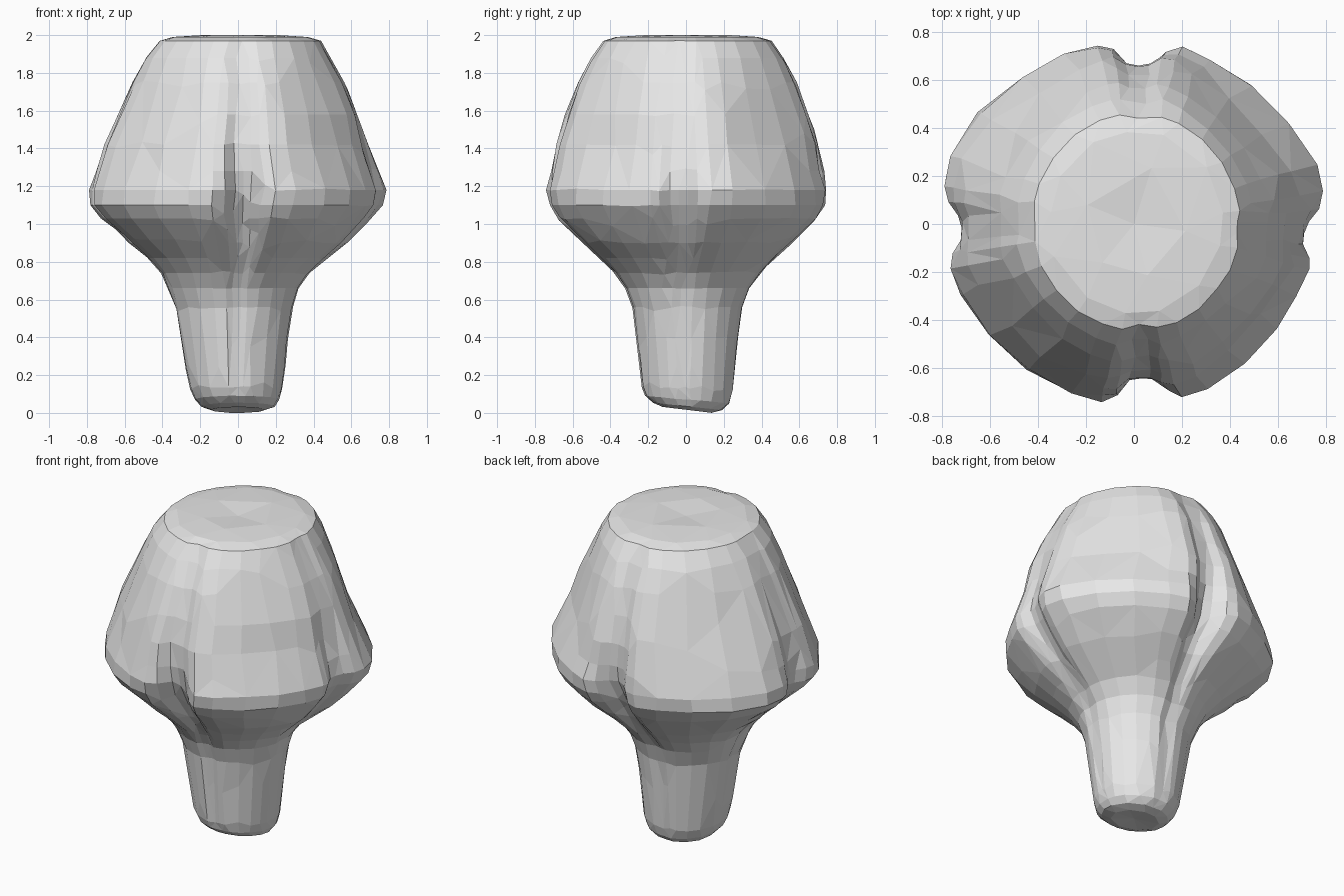
import bpy
import bmesh
import math
import random

random.seed(4)
if "Cube" in bpy.data.objects:
    bpy.data.objects.remove(bpy.data.objects["Cube"], do_unlink=True)

# Cross-sections from root tip to crown: height, x centre, x radius, y radius, groove depth
SECTIONS = [
    (0.0, 0, .14, .13, 0), (.02, 0, .195, .185, .03), (.06, -.005, .225, .225, .03),
    (.12, -.01, .245, .243, .03), (.24, -.015, .267, .255, .04), (.4, -.02, .288, .272, .05),
    (.56, -.02, .315, .295, .06), (.66, -.025, .35, .335, .07), (.74, -.015, .4, .392, .08),
    (.82, -.005, .48, .47, .1), (.9, 0, .58, .565, .15), (.97, 0, .655, .64, .19),
    (1.03, -.01, .72, .7, .2), (1.1, -.01, .775, .745, .19), (1.18, 0, .79, .757, .16),
    (1.28, -.005, .76, .742, .12), (1.42, -.01, .71, .715, .09), (1.58, 0, .65, .66, .07),
    (1.75, 0, .57, .59, .06), (1.88, 0, .495, .515, .05), (1.97, .01, .43, .45, .045),
    (1.99, .01, .36, .38, .02), (2.0, .01, .2, .22, 0),
]
# Groove directions: left, back, right, front, each with a relative strength
GROOVES = [(-4, .55), (88, 1.0), (182, .55), (273, 1.05)]
# Fuller or slimmer lobes around the widest level: direction, width, amount
SWELLS = [(153, .3, .035), (20, .25, .02), (-25, .35, -.035)]
STEPS = [0, .045, .09, .14, .24, .41, .59, .76, .86, .91, .955]


def ring_angles():
    """Angles set close together at each groove and wide apart on the lobes."""
    result = []
    for i, (start, _) in enumerate(GROOVES):
        end = GROOVES[(i + 1) % 4][0] + (360 if i == 3 else 0)
        result += [math.radians(start + (end - start) * s) for s in STEPS]
    return result


def bump(angle, direction, width):
    """Flat-topped falloff around a direction in degrees."""
    delta = angle - math.radians(direction)
    delta = math.atan2(math.sin(delta), math.cos(delta))
    return math.exp(-abs(delta / width) ** 3)


def radial_factor(angle, z, depth):
    cut = depth * sum(strength * bump(angle, d, .135) for d, strength in GROOVES)
    belly = max(0, 1 - ((z - 1.15) / .4) ** 2)
    swell = belly * sum(amount * bump(angle, d, w) for d, w, amount in SWELLS)
    # Lobes taper in on the diagonals above the widest level, most at the back left
    taper = max(0, 1 - ((z - 1.52) / .4) ** 2)
    pinch = taper * (.07 * math.sin(2 * angle) ** 2 + .03 * bump(angle, 45, .5))
    return 1 - cut + swell - pinch


# Body: lofted rings, closed at both ends, with a slanted root tip
bm = bmesh.new()
angles = ring_angles()
rings = []
for z, cx, rx, ry, depth in SECTIONS:
    ring = []
    slant = .12 * max(0, 1 - z / .2)
    for a in angles:
        f = radial_factor(a, z, depth) * random.uniform(.991, 1.009)
        y = .008 + ry * f * math.sin(a)
        ring.append(bm.verts.new((cx + rx * f * math.cos(a), y, z + slant * (.14 - y))))
    rings.append(ring)

count = len(angles)
for low, high in zip(rings, rings[1:]):
    for i in range(count):
        j = (i + 1) % count
        bm.faces.new((low[i], low[j], high[j], high[i]))
for ring, z in ((rings[0], .03), (rings[-1], 1.985)):
    centre = bm.verts.new((0, 0, z))
    for i in range(count):
        bm.faces.new((ring[i], ring[(i + 1) % count], centre))
bmesh.ops.recalc_face_normals(bm, faces=bm.faces)

mesh = bpy.data.meshes.new("tooth_body")
bm.to_mesh(mesh)
bm.free()
body = bpy.data.objects.new("tooth_body", mesh)
bpy.context.collection.objects.link(body)

# Irregular faceting
facets = body.modifiers.new("facets", 'DECIMATE')
facets.ratio = .55

# Plain grey material
grey = bpy.data.materials.new("light_grey")
grey.use_nodes = True
grey.diffuse_color = (.8, .8, .8, 1)
grey.node_tree.nodes["Principled BSDF"].inputs["Base Color"].default_value = (.8, .8, .8, 1)
mesh.materials.append(grey)
